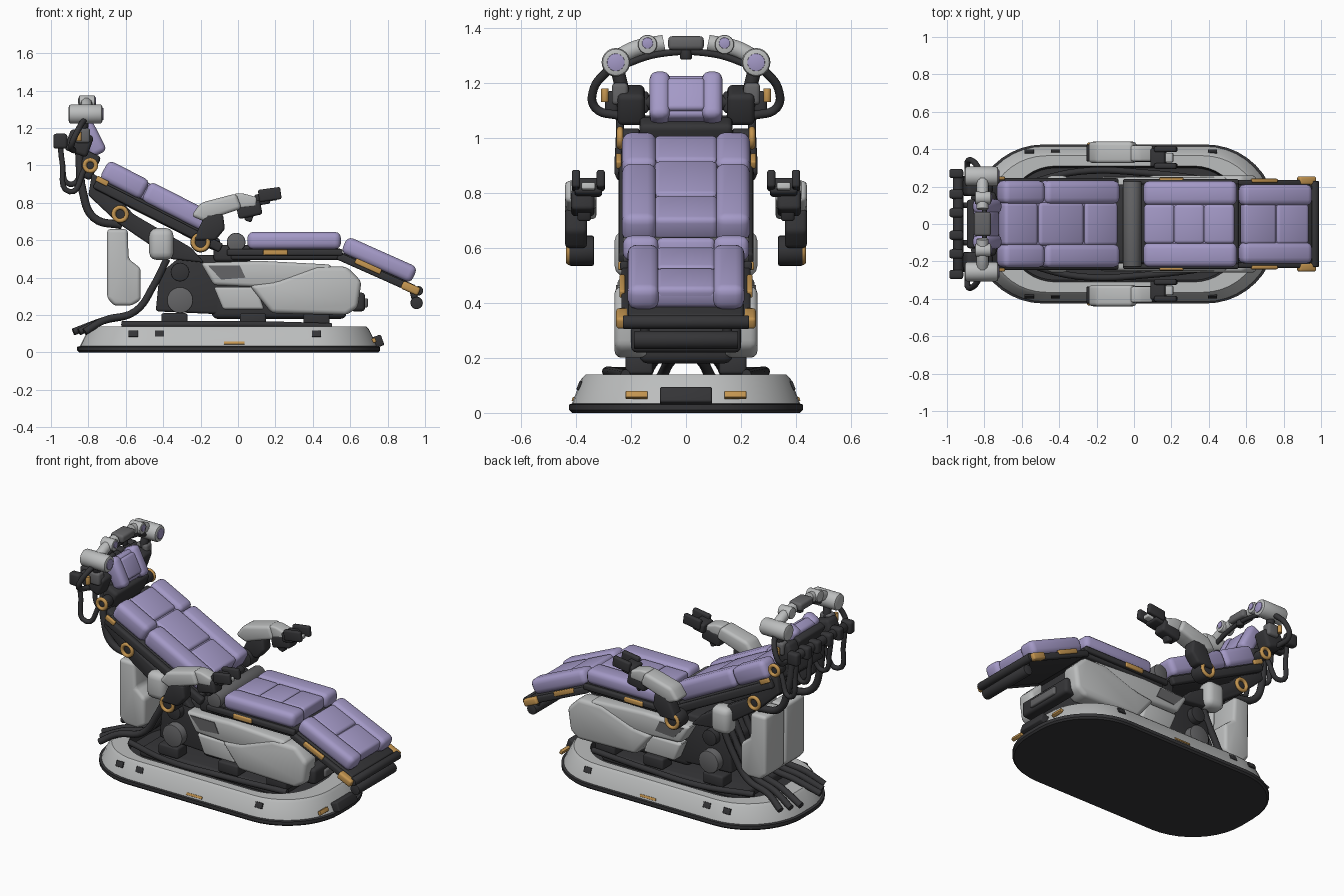
import bpy, bmesh, math
from mathutils import Vector, Matrix

cube = bpy.data.objects.get("Cube")
if cube:
    bpy.data.objects.remove(cube)


def material(name, rgb):
    m = bpy.data.materials.new(name)
    m.use_nodes = True
    m.diffuse_color = (*rgb, 1)
    m.node_tree.nodes["Principled BSDF"].inputs["Base Color"].default_value = (*rgb, 1)
    return m


LILAC = material("lilac upholstery", (0.37, 0.32, 0.57))
SHELL = material("light grey shell", (0.50, 0.51, 0.51))
DARK = material("charcoal metal", (0.035, 0.035, 0.038))
MID = material("mid grey metal", (0.13, 0.13, 0.135))
AMBER = material("amber accent", (0.55, 0.30, 0.08))
SIDES = ((-1, "front_side_"), (1, "back_side_"))


def finish(name, bm, *mats):
    bmesh.ops.recalc_face_normals(bm, faces=bm.faces)
    me = bpy.data.meshes.new(name)
    bm.to_mesh(me)
    bm.free()
    for m in mats:
        me.materials.append(m)
    ob = bpy.data.objects.new(name, me)
    bpy.context.collection.objects.link(ob)
    return ob


def box(name, loc, size, mat, bevel=0.01, tilt=0, turn=0, seg=3):
    bm = bmesh.new()
    bmesh.ops.create_cube(bm, size=1)
    bmesh.ops.scale(bm, vec=size, verts=bm.verts)
    bmesh.ops.bevel(bm, geom=bm.edges[:], offset=min(bevel, min(size) * 0.45), segments=seg,
                    profile=0.5, affect='EDGES')
    rot = Matrix.Rotation(math.radians(tilt), 4, 'Y') @ Matrix.Rotation(math.radians(turn), 4, 'X')
    bm.transform(Matrix.Translation(loc) @ rot)
    return finish(name, bm, mat)


def prism(name, profile, y0, y1, mat, bevel=0.015):
    # Side profile in x and z, extended along y
    bm = bmesh.new()
    face = bm.faces.new([bm.verts.new((x, y0, z)) for x, z in profile])
    side = bmesh.ops.extrude_face_region(bm, geom=[face])["geom"]
    bmesh.ops.translate(bm, vec=(0, y1 - y0, 0), verts=[v for v in side if isinstance(v, bmesh.types.BMVert)])
    if bevel:
        bmesh.ops.bevel(bm, geom=bm.edges[:], offset=bevel, segments=3, profile=0.5, affect='EDGES')
    return finish(name, bm, mat)


def rod(name, a, b, r, mat, r2=None, bevel=0.006):
    a, b = Vector(a), Vector(b)
    bm = bmesh.new()
    bmesh.ops.create_cone(bm, cap_ends=True, segments=24, radius1=r, radius2=r2 or r, depth=(b - a).length)
    rims = [e for e in bm.edges if any(len(f.verts) > 4 for f in e.link_faces)]
    bmesh.ops.bevel(bm, geom=rims, offset=bevel, segments=2, profile=0.5, affect='EDGES')
    bm.transform(Matrix.Translation((a + b) / 2) @ (b - a).to_track_quat('Z', 'Y').to_matrix().to_4x4())
    return finish(name, bm, mat)


def ring(name, x, y, z, r, mat):
    # Flat annulus facing sideways
    return tube(name, [(x + r * math.cos(i * math.tau / 12), y, z + r * math.sin(i * math.tau / 12))
                       for i in range(12)], 0.012, mat, True)


def tube(name, pts, r, mat, closed=False):
    cu = bpy.data.curves.new(name, 'CURVE')
    cu.dimensions = '3D'
    cu.bevel_depth, cu.bevel_resolution, cu.resolution_u = r, 3, 6
    cu.use_fill_caps = True
    sp = cu.splines.new('BEZIER')
    sp.bezier_points.add(len(pts) - 1)
    for bp, p in zip(sp.bezier_points, pts):
        bp.co = p
        bp.handle_left_type = bp.handle_right_type = 'AUTO'
    sp.use_cyclic_u = closed
    cu.materials.append(mat)
    ob = bpy.data.objects.new(name, cu)
    bpy.context.collection.objects.link(ob)
    return ob


def slab(name, origin, tilt, u, v, y, size, mat, bevel=0.01):
    # Box placed in a tilted frame: u runs down the slope, v out of it
    t = math.radians(tilt)
    x = origin[0] + u * math.cos(t) + v * math.sin(t)
    z = origin[1] - u * math.sin(t) + v * math.cos(t)
    return box(name, (x, y, z), size, mat, bevel, tilt)


# Base: lofted rounded outline with a sunken dark floor
def outline(hx, hy, r, z):
    return [(-0.05 + sx * (hx - r) + r * math.cos(a), sy * (hy - r) + r * math.sin(a), z)
            for q, (sx, sy) in enumerate(((1, 1), (-1, 1), (-1, -1), (1, -1)))
            for a in [(q + i / 10) * math.pi / 2 for i in range(11)]]


bm = bmesh.new()
levels = [(0.80, 0.415, 0), (0.81, 0.425, 0.01), (0.81, 0.425, 0.03), (0.795, 0.415, 0.034),
          (0.75, 0.38, 0.125), (0.735, 0.365, 0.14), (0.63, 0.31, 0.14), (0.62, 0.30, 0.09)]
loops = [[bm.verts.new(p) for p in outline(hx, hy, hy - 0.05, z)] for hx, hy, z in levels]
for k, (lo, hi) in enumerate(zip(loops, loops[1:])):
    for i in range(len(lo)):
        j = (i + 1) % len(lo)
        bm.faces.new((lo[i], lo[j], hi[j], hi[i])).material_index = 0 if 3 <= k <= 5 else 1
for cap in (loops[0], loops[-1]):
    bm.faces.new(cap).material_index = 1
finish("base", bm, SHELL, DARK)
box("base_step", (0.735, 0, 0.055), (0.08, 0.19, 0.06), DARK, 0.008, tilt=-20)
box("floor_plate", (-0.05, 0, 0.11), (1.0, 0.42, 0.06), DARK, 0.02)
for s, n in SIDES:
    box(n + "end_vent", (0.727, s * 0.18, 0.065), (0.02, 0.08, 0.025), AMBER, 0.003, tilt=-25)
    box(n + "amber_slot", (-0.02, s * 0.409, 0.05), (0.11, 0.01, 0.015), AMBER, 0.002, turn=s * 22)
    for x in (-0.56, -0.42, 0.42):
        box(n + "dark_slot", (x, s * 0.388, 0.10), (0.05, 0.01, 0.035), DARK, 0.002, turn=s * 22)
    tube(n + "floor_hose", [(-0.62, s * 0.2, 0.15), (-0.3, s * 0.28, 0.15), (0.1, s * 0.27, 0.15),
                            (0.5, s * 0.22, 0.14)], 0.018, DARK)
    for x in (-0.34, 0.08, 0.42):
        box(n + "foot_clamp", (x, s * 0.17, 0.175), (0.14, 0.1, 0.07), DARK, 0.012)

# Central mechanism
box("column", (0.22, 0, 0.32), (0.72, 0.34, 0.28), DARK, 0.03)
prism("rear_mechanism", [(-0.44, 0.22), (0, 0.2), (0, 0.52), (-0.3, 0.52), (-0.42, 0.42)], -0.17, 0.17, DARK)
box("front_crossmember", (0.64, 0, 0.27), (0.08, 0.4, 0.1), DARK, 0.02)
box("front_grip", (0.67, 0, 0.265), (0.05, 0.22, 0.05), MID, 0.01)
rod("main_pivot", (-0.31, -0.22, 0.28), (-0.31, 0.22, 0.28), 0.07, MID)
rod("upper_pivot", (-0.31, -0.21, 0.43), (-0.31, 0.21, 0.43), 0.05, DARK)
for s, n in SIDES:
    prism(n + "upper_shell", [(-0.2, 0.48), (0.12, 0.49), (0.5, 0.47), (0.5, 0.36), (0.1, 0.35),
                              (-0.13, 0.36)], s * 0.15, s * 0.25, SHELL, 0.02)
    prism(n + "lower_shell", [(0.06, 0.36), (0.2, 0.38), (0.42, 0.46), (0.58, 0.46), (0.66, 0.38), (0.64, 0.24),
                              (0.58, 0.2), (0.18, 0.21)], s * 0.14, s * 0.26, SHELL, 0.025)
    prism(n + "rear_shell", [(-0.13, 0.35), (0.1, 0.35), (0.14, 0.23), (-0.08, 0.23)],
          s * 0.14, s * 0.235, SHELL, 0.015)
    prism(n + "shell_scoop", [(-0.16, 0.465), (0.01, 0.465), (0.04, 0.40), (-0.09, 0.39)],
          s * 0.245, s * 0.254, MID, 0)
    box(n + "shoulder_cover", (-0.41, s * 0.205, 0.58), (0.13, 0.11, 0.17), SHELL, 0.04)

# Rear tank and hoses
tank = [(-0.70, 0.66), (-0.59, 0.66), (-0.585, 0.5), (-0.52, 0.45), (-0.52, 0.28), (-0.57, 0.25),
        (-0.66, 0.25), (-0.7, 0.29)]
for s, n in SIDES:
    prism(n + "rear_tank", tank, s * 0.003, s * 0.2, SHELL, 0.02)
    for i, y in enumerate((0.05, 0.11, 0.17)):
        tube(n + "tank_hose", [(-0.38, s * y, 0.5), (-0.45, s * y, 0.36), (-0.55, s * y, 0.22),
                               (-0.72, s * (y + 0.02), 0.17), (-0.88 + i * 0.03, s * (y + 0.05), 0.11)],
             0.02, DARK)

# Reclined backrest
BACK, BT = (-0.405, 0.82), 27
slab("back_frame", BACK, BT, 0.01, -0.085, 0, (0.74, 0.44, 0.07), DARK, 0.02)
slab("back_core", BACK, BT, 0, -0.01, 0, (0.66, 0.42, 0.08), LILAC, 0.02)
for u, length in ((-0.24, 0.20), (0, 0.27), (0.24, 0.20)):
    slab("back_centre_pad", BACK, BT, u, 0, 0, (length, 0.23, 0.09), LILAC, 0.02)
for s, n in SIDES:
    for u, length in ((-0.225, 0.25), (0.125, 0.45)):
        slab(n + "back_bolster", BACK, BT, u, 0, s * 0.17, (length, 0.125, 0.115), LILAC, 0.032)
    slab(n + "back_rail", BACK, BT, 0.02, -0.09, s * 0.225, (0.76, 0.04, 0.05), DARK, 0.012)
    slab(n + "back_amber_clip", BACK, BT, -0.33, -0.06, s * 0.245, (0.07, 0.02, 0.03), AMBER, 0.006)
    prism(n + "back_strut", [(-0.78, 0.96), (-0.72, 0.92), (-0.56, 0.74), (-0.25, 0.56), (-0.18, 0.48),
                             (-0.36, 0.5), (-0.64, 0.69), (-0.8, 0.84)], s * 0.13, s * 0.21, DARK, 0.012)
    ring(n + "back_lower_ring", -0.63, s * 0.215, 0.74, 0.035, AMBER)
    rod(n + "neck_hub", (-0.79, s * 0.17, 1.0), (-0.79, s * 0.24, 1.0), 0.035, DARK)
    ring(n + "neck_ring", -0.79, s * 0.24, 1.0, 0.03, AMBER)

# Seat and leg rest
rod("waist_roll", (-0.01, -0.23, 0.59), (-0.01, 0.23, 0.59), 0.05, MID)
box("waist_block", (-0.03, 0, 0.53), (0.2, 0.42, 0.09), DARK, 0.02)
box("seat_frame", (0.26, 0, 0.525), (0.6, 0.44, 0.06), DARK, 0.015)
box("seat_core", (0.3, 0, 0.59), (0.46, 0.42, 0.07), LILAC, 0.02)
LEG, LT = (0.755, 0.495), 24
slab("leg_frame", LEG, LT, 0.02, -0.065, 0, (0.44, 0.42, 0.04), DARK, 0.012)
slab("leg_core", LEG, LT, 0, -0.01, 0, (0.37, 0.38, 0.07), LILAC, 0.02)
for i in range(3):
    box("seat_centre_pad", (0.135 + i * 0.16, 0, 0.597), (0.163, 0.21, 0.08), LILAC, 0.018)
for u in (-0.1, 0.09):
    slab("leg_centre_pad", LEG, LT, u, 0, 0, (0.19, 0.22, 0.075), LILAC, 0.02)
for s, n in SIDES:
    box(n + "seat_bolster", (0.3, s * 0.165, 0.598), (0.5, 0.13, 0.093), LILAC, 0.032)
    slab(n + "leg_bolster", LEG, LT, 0, 0, s * 0.155, (0.41, 0.115, 0.095), LILAC, 0.032)
    box(n + "seat_rail", (0.25, s * 0.225, 0.535), (0.62, 0.03, 0.035), DARK, 0.01)
    box(n + "seat_amber_clip", (0.2, s * 0.238, 0.535), (0.13, 0.02, 0.03), AMBER, 0.006)
    slab(n + "leg_rail", LEG, LT, 0.01, -0.07, s * 0.22, (0.44, 0.03, 0.04), DARK, 0.01)
    slab(n + "leg_amber_clip", LEG, LT, -0.04, -0.055, s * 0.232, (0.15, 0.02, 0.03), AMBER, 0.006)
    slab(n + "foot_amber_cap", LEG, LT, 0.215, -0.07, s * 0.232, (0.1, 0.045, 0.045), AMBER, 0.012)
    rod(n + "foot_link", (0.93, s * 0.15, 0.35), (0.95, s * 0.15, 0.27), 0.018, DARK)
rod("foot_bar", (0.955, -0.19, 0.265), (0.955, 0.19, 0.265), 0.033, DARK)
rod("foot_crossbar", (0.965, -0.23, 0.33), (0.965, 0.23, 0.33), 0.025, DARK)

# Jointed arms with gripper ends
for s, n in SIDES:
    rod(n + "arm_pivot", (-0.2, s * 0.335, 0.59), (-0.2, s * 0.425, 0.59), 0.055, DARK)
    ring(n + "arm_ring", -0.2, s * 0.425, 0.59, 0.04, AMBER)
    prism(n + "elbow", [(-0.24, 0.6), (-0.12, 0.6), (-0.07, 0.66), (-0.08, 0.74), (-0.17, 0.75)],
          s * 0.36, s * 0.44, DARK)
    prism(n + "forearm", [(-0.25, 0.73), (-0.2, 0.80), (-0.01, 0.85), (0.02, 0.77), (-0.07, 0.74), (-0.18, 0.70)],
          s * 0.325, s * 0.44, SHELL, 0.02)
    prism(n + "wrist_cover", [(-0.02, 0.85), (0.03, 0.85), (0.1, 0.83), (0.1, 0.78), (0, 0.77)],
          s * 0.335, s * 0.42, SHELL, 0.012)
    box(n + "wrist", (0.06, s * 0.375, 0.765), (0.13, 0.085, 0.08), DARK, 0.015, tilt=-12)
    box(n + "thumb", (0.06, s * 0.37, 0.725), (0.04, 0.05, 0.05), DARK, 0.01, tilt=20)
    box(n + "palm", (0.13, s * 0.355, 0.82), (0.08, 0.1, 0.06), DARK, 0.012, tilt=-10)
    for y in (0.31, 0.4):
        box(n + "gripper_finger", (0.17, s * y, 0.845), (0.12, 0.03, 0.065), DARK, 0.01, tilt=-8)
    box(n + "finger_plate", (0.16, s * 0.355, 0.82), (0.1, 0.05, 0.025), SHELL, 0.006, tilt=-8)

# Headrest and halo
HEAD, HT = (-0.785, 1.145), 63
slab("head_core", HEAD, HT, 0, -0.01, 0, (0.17, 0.23, 0.07), LILAC, 0.02)
slab("head_centre_pad", HEAD, HT, 0, 0, 0, (0.13, 0.14, 0.085), LILAC, 0.015)
slab("head_backplate", HEAD, HT, 0.02, -0.065, 0, (0.19, 0.26, 0.05), DARK, 0.015)
box("neck_block", (-0.8, 0, 1.0), (0.09, 0.34, 0.14), DARK, 0.02, tilt=25)
rod("rear_rail", (-0.94, -0.26, 1.13), (-0.94, 0.26, 1.13), 0.028, DARK)
for s, n in SIDES:
    slab(n + "head_bolster", HEAD, HT, 0, 0, s * 0.095, (0.19, 0.075, 0.095), LILAC, 0.028)
    box(n + "head_bracket", (-0.85, s * 0.2, 1.12), (0.13, 0.1, 0.12), DARK, 0.02, tilt=20)
    box(n + "head_motor", (-0.83, s * 0.24, 1.16), (0.08, 0.06, 0.08), MID, 0.015)
    for y in (0.06, 0.16, 0.27):
        box(n + "rail_knob", (-0.95, s * y, 1.13), (0.075, 0.05, 0.08), DARK, 0.015)
    rod(n + "halo_pod", (-0.905, s * 0.255, 1.275), (-0.725, s * 0.255, 1.275), 0.052, SHELL, bevel=0.014)
    rod(n + "halo_lens", (-0.73, s * 0.255, 1.275), (-0.72, s * 0.255, 1.275), 0.032, LILAC, bevel=0.002)
    tube(n + "halo_arc", [(-0.81, s * 0.25, 1.29), (-0.81, s * 0.18, 1.325), (-0.81, s * 0.08, 1.345)],
         0.032, SHELL)
    rod(n + "halo_joint", (-0.85, s * 0.14, 1.34), (-0.765, s * 0.14, 1.34), 0.035, SHELL)
    rod(n + "halo_small_lens", (-0.77, s * 0.14, 1.345), (-0.76, s * 0.14, 1.345), 0.02, LILAC, bevel=0.002)
    rod(n + "halo_post", (-0.83, s * 0.23, 1.17), (-0.82, s * 0.25, 1.25), 0.025, DARK)
    tube(n + "halo_hose", [(-0.82, s * 0.28, 1.25), (-0.86, s * 0.335, 1.18), (-0.89, s * 0.33, 1.11),
                           (-0.88, s * 0.24, 1.08)], 0.016, DARK)
    rod(n + "hose_amber_sleeve", (-0.85, s * 0.295, 1.13), (-0.85, s * 0.295, 1.18), 0.014, AMBER, bevel=0.003)
    for y, low in ((0.1, 0.9), (0.24, 0.86)):
        tube(n + "hanging_hose", [(-0.95, s * y, 1.11), (-0.94, s * y, 1.02), (-0.9, s * y, low),
                                  (-0.82, s * y * 0.9, 0.98)], 0.015, DARK)
    tube(n + "spine_hose", [(-0.85, s * 0.14, 1.08), (-0.83, s * 0.16, 0.86), (-0.77, s * 0.16, 0.72),
                            (-0.62, s * 0.15, 0.68)], 0.022, DARK)
box("halo_crown", (-0.81, 0, 1.345), (0.09, 0.13, 0.05), MID, 0.015)
rod("halo_sensor", (-0.80, 0, 1.285), (-0.80, 0, 1.33), 0.022, DARK)
tube("halo_lower_cable", [(-0.8, -0.24, 1.26), (-0.8, -0.1, 1.305), (-0.8, 0.1, 1.305), (-0.8, 0.24, 1.26)],
     0.013, DARK)

# Smooth shading with crisp edges
bpy.ops.object.select_all(action='DESELECT')
for ob in bpy.context.scene.objects:
    if ob.type == 'MESH':
        ob.select_set(True)
        bpy.context.view_layer.objects.active = ob
bpy.ops.object.shade_smooth_by_angle(angle=math.radians(40))
